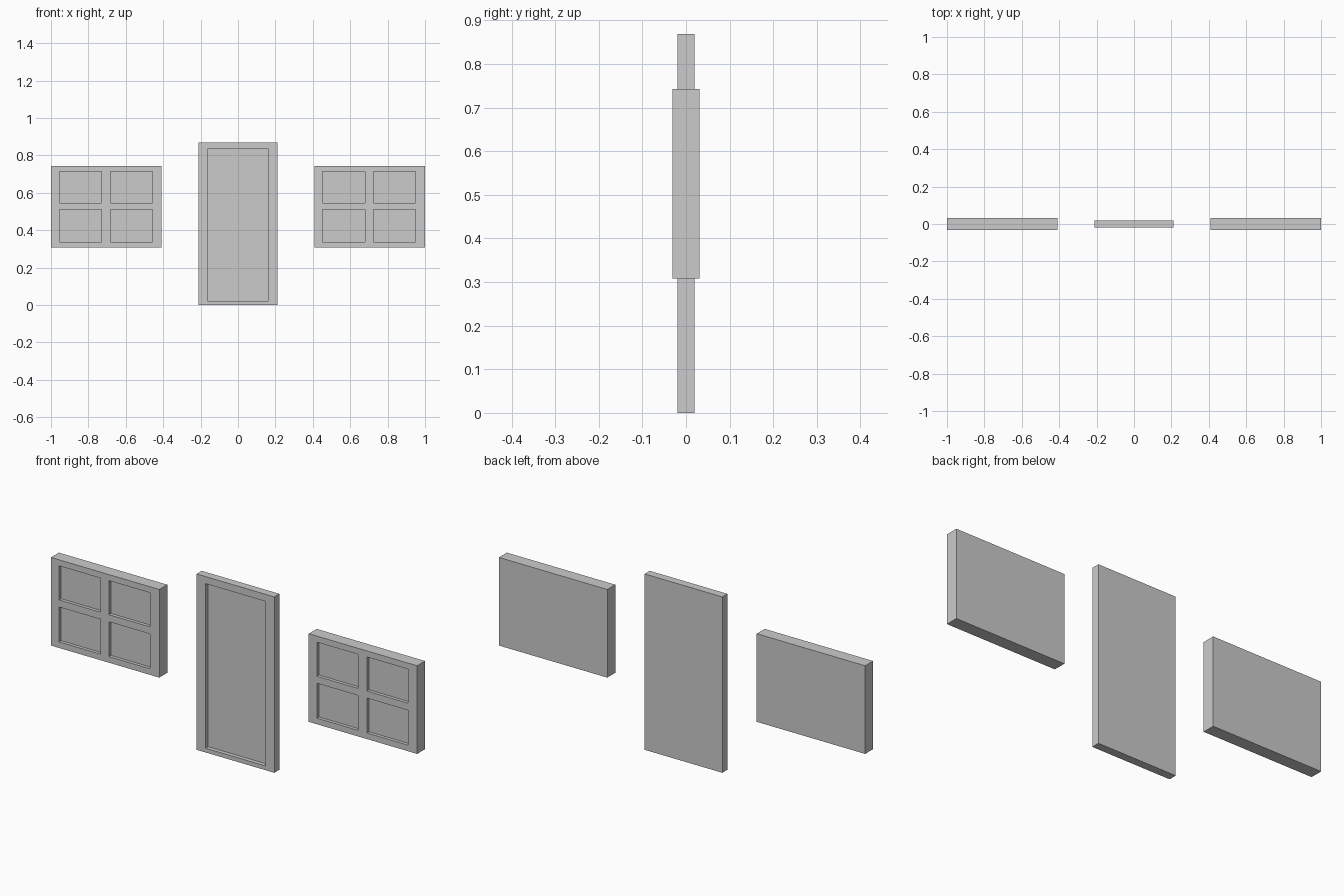
import bpy
import bmesh

if "Cube" in bpy.data.objects:
    bpy.data.objects.remove(bpy.data.objects["Cube"])


def recessed_panel(name, xs, zs, thick, depth):
    """Slab cut at xs and zs; every second column and row is a sunk pane."""
    bm = bmesh.new()
    grid = [[bm.verts.new((x, thick / 2, z)) for z in zs] for x in xs]
    for i in range(len(xs) - 1):
        for j in range(len(zs) - 1):
            bm.faces.new((grid[i][j], grid[i + 1][j],
                          grid[i + 1][j + 1], grid[i][j + 1]))
    # thicken the grid into a closed slab
    ext = bmesh.ops.extrude_face_region(bm, geom=bm.faces[:], use_keep_orig=True)
    verts = [g for g in ext["geom"] if isinstance(g, bmesh.types.BMVert)]
    bmesh.ops.translate(bm, verts=verts, vec=(0, -thick, 0))
    bmesh.ops.recalc_face_normals(bm, faces=bm.faces[:])
    # sink the front panes
    panes = []
    for f in bm.faces:
        c = f.calc_center_median()
        col = sum(c.x > x for x in xs)
        row = sum(c.z > z for z in zs)
        if f.normal.y < -0.9 and col % 2 == 0 and row % 2 == 0:
            panes.append(f)
    bmesh.ops.inset_individual(bm, faces=panes, thickness=0, depth=-depth)
    bm.normal_update()
    mesh = bpy.data.meshes.new(name)
    bm.to_mesh(mesh)
    bm.free()
    obj = bpy.data.objects.new(name, mesh)
    bpy.context.collection.objects.link(obj)
    return obj


# door with one tall recess
recessed_panel("door", [-0.212, -0.163, 0.163, 0.212],
               [0, 0.021, 0.833, 0.868], 0.04, 0.02)

# pair of four-pane windows
for name, left in (("left_window", -1.0), ("right_window", 0.408)):
    xs = [left + d for d in (0, 0.045, 0.27, 0.317, 0.542, 0.592)]
    recessed_panel(name, xs, [0.308, 0.338, 0.51, 0.545, 0.713, 0.743],
                   0.062, 0.016)
